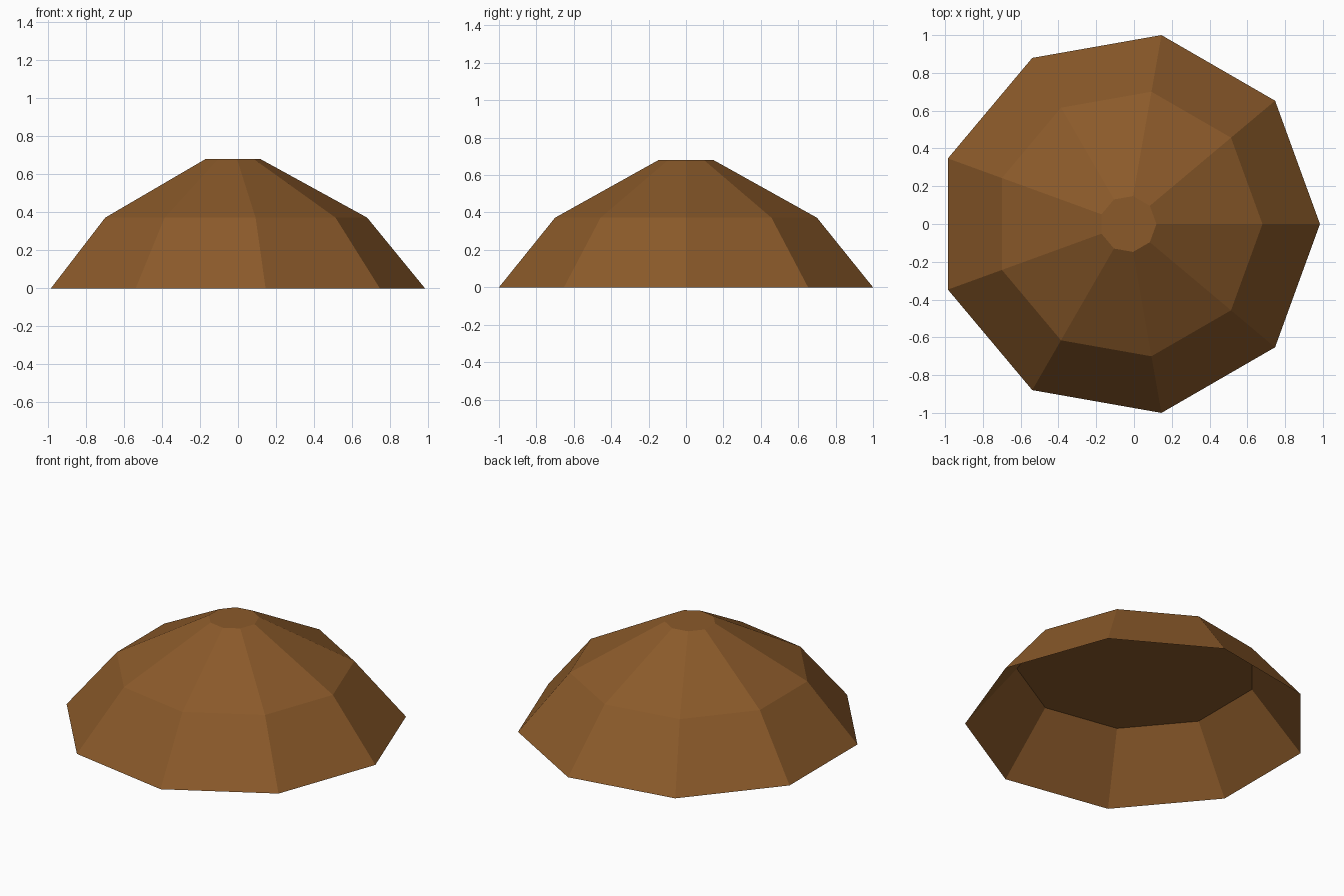
import bpy, bmesh, math

if "Cube" in bpy.data.objects:
    bpy.data.objects.remove(bpy.data.objects["Cube"])

SIDES = 9
CX = -0.031  # nonagon centre, so the outline is centred on x = 0

brown = bpy.data.materials.new("brown")
brown.diffuse_color = (0.258, 0.102, 0.023, 1.0)
brown.use_nodes = True
brown.node_tree.nodes["Principled BSDF"].inputs["Base Color"].default_value = brown.diffuse_color


def ring(bm, radius, z):
    return [bm.verts.new((CX + radius * math.cos(2 * math.pi * i / SIDES),
                          radius * math.sin(2 * math.pi * i / SIDES), z))
            for i in range(SIDES)]


def shell(name, lower, upper, capped):
    """Nine-sided tapering band between two (radius, height) rings."""
    bm = bmesh.new()
    a, b = ring(bm, *lower), ring(bm, *upper)
    for i in range(SIDES):
        j = (i + 1) % SIDES
        bm.faces.new((a[i], a[j], b[j], b[i]))
    if capped:
        bm.faces.new(b)
        bm.faces.new(a[::-1])
    mesh = bpy.data.meshes.new(name)
    bm.to_mesh(mesh)
    bm.free()
    mesh.materials.append(brown)
    obj = bpy.data.objects.new(name, mesh)
    bpy.context.collection.objects.link(obj)
    return obj


# Open, thin lower skirt
shell("lower_skirt", (1.0154, 0.0), (0.711, 0.372), False)
# Closed upper cone with a small flat top and a flat ceiling underneath
shell("upper_cone", (0.711, 0.372), (0.15, 0.68), True)
